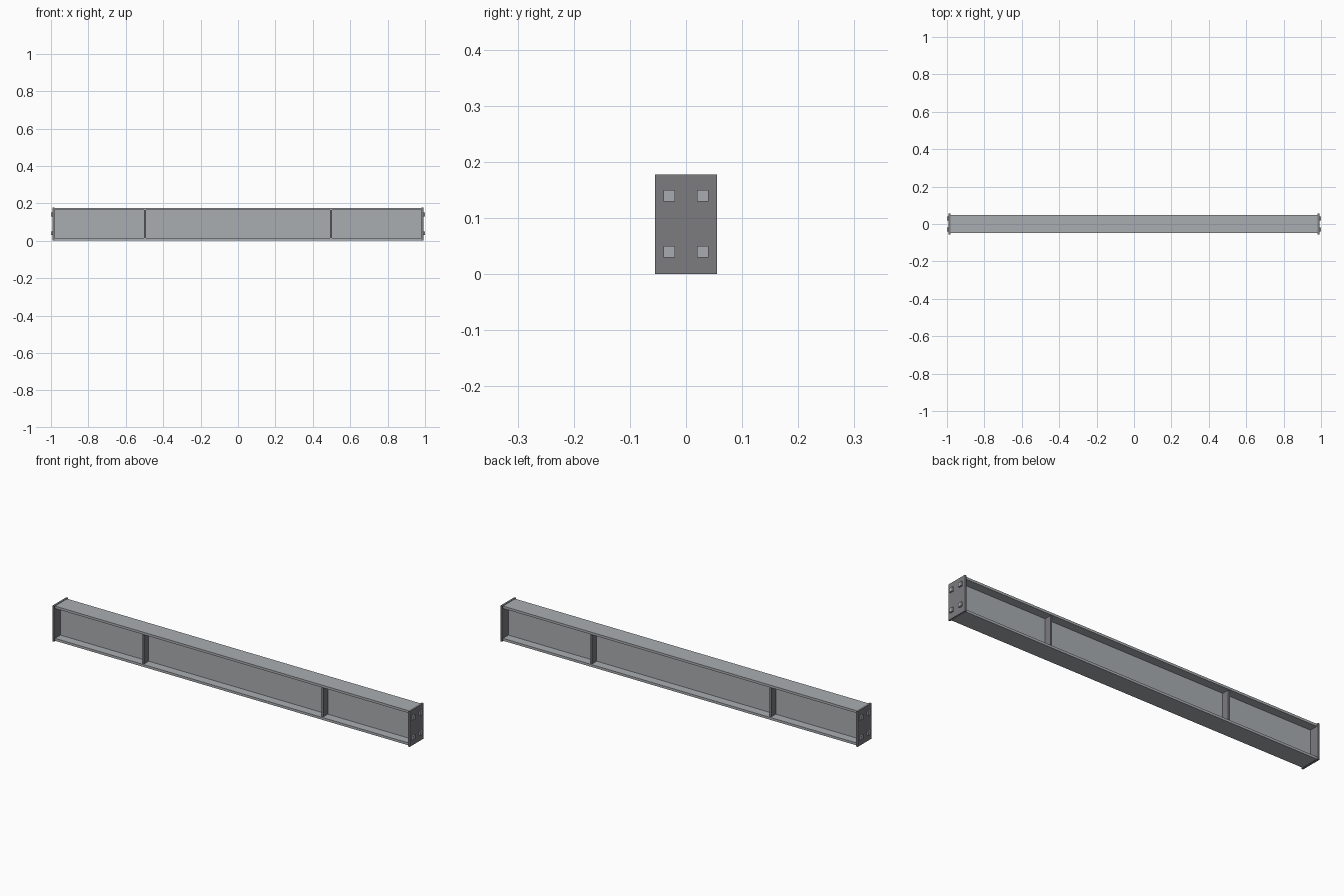
import bpy
import bmesh
from mathutils import Vector

cube = bpy.data.objects.get("Cube")
if cube:
    bpy.data.objects.remove(cube, do_unlink=True)


def material(name, colour):
    mat = bpy.data.materials.new(name)
    mat.use_nodes = True
    mat.diffuse_color = (*colour, 1)
    mat.node_tree.nodes["Principled BSDF"].inputs["Base Color"].default_value = (*colour, 1)
    return mat


def make_object(name, bm, mat):
    bmesh.ops.recalc_face_normals(bm, faces=bm.faces)
    mesh = bpy.data.meshes.new(name)
    bm.to_mesh(mesh)
    bm.free()
    mesh.materials.append(mat)
    obj = bpy.data.objects.new(name, mesh)
    bpy.context.collection.objects.link(obj)
    return obj


def box(name, centre, size, mat):
    bm = bmesh.new()
    bmesh.ops.create_cube(bm, size=1)
    bmesh.ops.scale(bm, vec=Vector(size), verts=bm.verts)
    bmesh.ops.translate(bm, vec=Vector(centre), verts=bm.verts)
    return make_object(name, bm, mat)


beam_steel = material("beam steel", (0.40, 0.42, 0.44))
plate_steel = material("dark plate steel", (0.20, 0.20, 0.215))
bolt_steel = material("bolt steel", (0.40, 0.41, 0.44))

HEIGHT = 0.178      # end plate height
MID = HEIGHT / 2
FLANGE = 0.048      # half width of the flanges
WEB = 0.005         # half thickness of the web
OUTER = MID - 0.002  # flange outside, measured from mid height
INNER = OUTER - 0.012
END = 0.982         # inner face of the end plates
PLATE = 0.01

# I-shaped beam: one quarter of the section mirrored, then extruded along x
quarter = [(FLANGE, OUTER), (FLANGE, INNER), (WEB, INNER)]
right_half = quarter + [(y, -z) for y, z in reversed(quarter)]
section = right_half + [(-y, z) for y, z in reversed(right_half)]
bm = bmesh.new()
face = bm.faces.new([bm.verts.new((-END, y, MID + z)) for y, z in section])
extruded = bmesh.ops.extrude_face_region(bm, geom=[face])
moved = [v for v in extruded["geom"] if isinstance(v, bmesh.types.BMVert)]
bmesh.ops.translate(bm, vec=(2 * END, 0, 0), verts=moved)
make_object("i_beam", bm, beam_steel)

for side, label in ((1, "left"), (-1, "right")):
    # End plate
    box(f"{label}_end_plate", (side * (END + PLATE / 2), 0, MID),
        (PLATE, 0.11, HEIGHT), plate_steel)

    # Four square bolt heads on the end plate
    for y in (-0.03, 0.03):
        for z in (-0.05, 0.05):
            box(f"{label}_bolt", (side * 0.995, y, MID + z + 0.001),
                (PLATE, 0.02, 0.02), bolt_steel)

    # Web stiffeners, front and back
    for y_side, face_name in ((-1, "front"), (1, "back")):
        box(f"{label}_{face_name}_stiffener",
            (side * 0.497, y_side * (WEB + 0.018), MID),
            (PLATE, 0.036, 2 * INNER), plate_steel)
